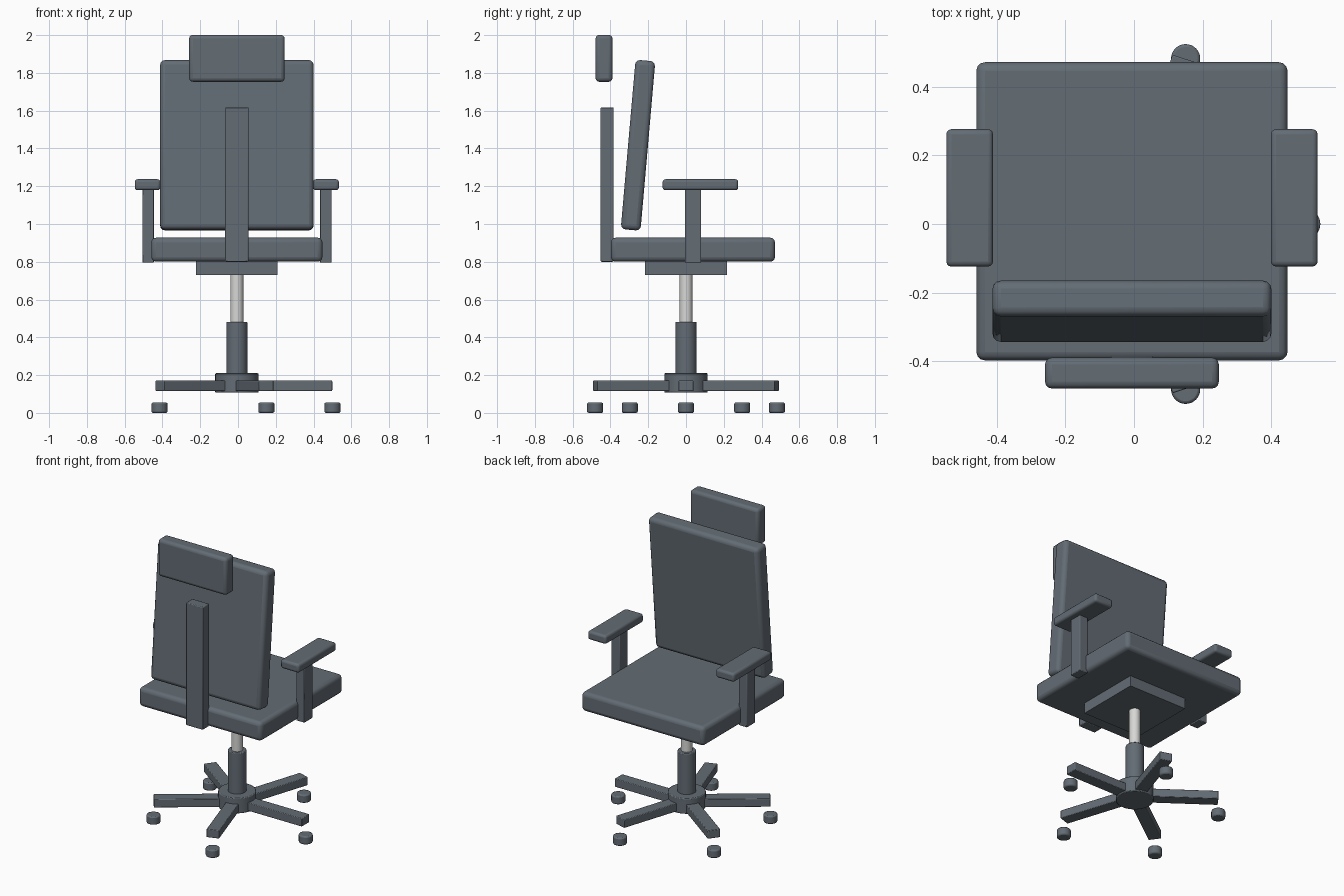
import bpy
from math import radians, cos, sin, pi

if "Cube" in bpy.data.objects:
    bpy.data.objects.remove(bpy.data.objects["Cube"])


def material(name, rgb):
    m = bpy.data.materials.new(name)
    m.diffuse_color = (*rgb, 1)
    m.use_nodes = True
    m.node_tree.nodes["Principled BSDF"].inputs["Base Color"].default_value = m.diffuse_color
    return m


SLATE = material("slate_grey", (0.125, 0.15, 0.175))
STEEL = material("light_steel", (0.68, 0.68, 0.67))
CX = -0.006  # centre line of the chair


def finish(ob, name, mat, bevel, segments):
    ob.name = name
    ob.data.materials.append(mat)
    if bevel:
        b = ob.modifiers.new("bevel", 'BEVEL')
        b.width = bevel
        b.segments = segments
        b.limit_method = 'ANGLE'
        b.angle_limit = radians(40)
    bpy.ops.object.shade_smooth_by_angle(angle=radians(35))
    return ob


def box(name, center, size, bevel=0.0, rot=(0, 0, 0), segments=3):
    bpy.ops.mesh.primitive_cube_add(size=1, location=center, rotation=rot)
    ob = bpy.context.object
    ob.scale = size
    bpy.ops.object.transform_apply(location=False, rotation=False, scale=True)
    return finish(ob, name, SLATE, bevel, segments)


def cylinder(name, x, y, z0, z1, radius, mat=SLATE, bevel=0.0):
    bpy.ops.mesh.primitive_cylinder_add(vertices=32, radius=radius, depth=z1 - z0,
                                        location=(x, y, (z0 + z1) / 2))
    return finish(bpy.context.object, name, mat, bevel, 2)


# Upholstery
box("seat", (CX, 0.037, 0.864), (0.906, 0.868, 0.127), 0.025)
box("backrest", (CX, -0.254, 1.417), (0.812, 0.105, 0.9), 0.025, (radians(-5), 0, 0))
box("headrest", (CX, -0.434, 1.877), (0.506, 0.09, 0.248), 0.02)

# Back support post and plate under the seat
box("back_post", (CX, -0.418, 1.209), (0.124, 0.068, 0.818), 0.005, segments=2)
box("seat_plate", (CX, 0, 0.766), (0.431, 0.434, 0.072))

# Armrests
for side, tag in ((-1, "left"), (1, "right")):
    box(f"arm_post_{tag}", (CX + side * 0.47, 0.037, 0.99), (0.061, 0.087, 0.39), 0.004, segments=2)
    box(f"arm_pad_{tag}", (CX + side * 0.4725, 0.076, 1.208), (0.136, 0.4, 0.058), 0.015)

# Gas lift and hub
cylinder("lift_rod", CX, 0, 0.44, 0.735, 0.034, STEEL)
cylinder("lift_sleeve", CX, 0, 0.16, 0.482, 0.056, bevel=0.005)
cylinder("base_hub", CX, 0, 0.107, 0.21, 0.115, bevel=0.005)

# Five spokes with floor casters
for i in range(5):
    a = i * 2 * pi / 5
    c, s = cos(a), sin(a)
    box(f"spoke_{i}", (CX + 0.28 * c, 0.28 * s, 0.1435), (0.45, 0.08, 0.055), 0.004, (0, 0, a), 2)
    cylinder(f"caster_{i}", CX + 0.506 * c, 0.506 * s, 0, 0.055, 0.0425, bevel=0.008)
